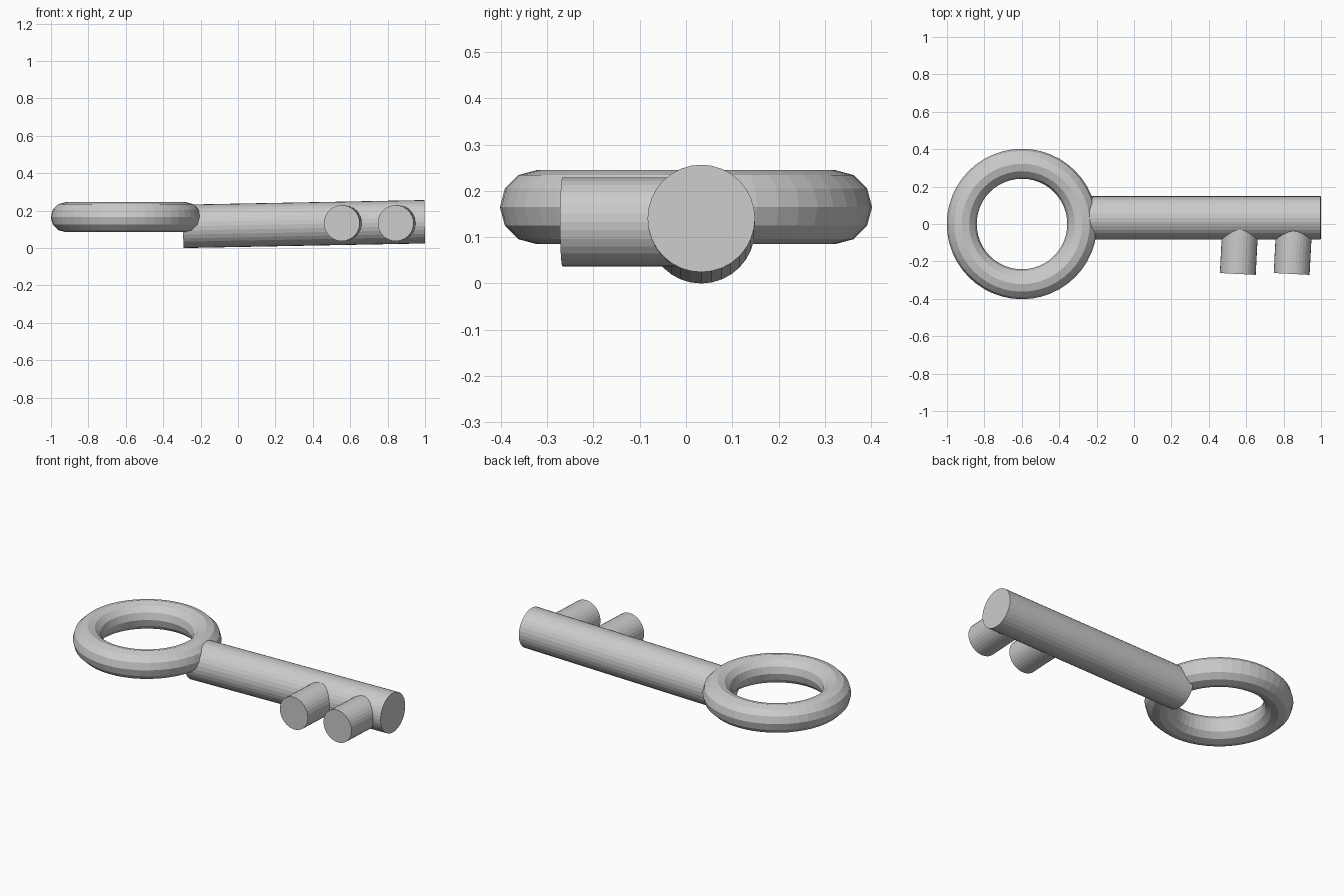
import bpy
from mathutils import Vector

if "Cube" in bpy.data.objects:
    bpy.data.objects.remove(bpy.data.objects["Cube"])


def rod(name, start, end, radius):
    """Flat-shaded 32-sided cylinder between two points."""
    a, b = Vector(start), Vector(end)
    axis = b - a
    bpy.ops.mesh.primitive_cylinder_add(
        vertices=32, radius=radius, depth=axis.length, location=(a + b) / 2)
    ob = bpy.context.object
    ob.name = name
    ob.rotation_mode = 'QUATERNION'
    ob.rotation_quaternion = axis.to_track_quat('Z', 'Y')
    return ob


# Ring handle
bpy.ops.mesh.primitive_torus_add(
    major_segments=48, minor_segments=12, major_radius=0.322,
    minor_radius=0.08, location=(-0.599, 0, 0.165))
bpy.context.object.name = "ring_handle"

# Shaft, rising slightly towards the tip
rod("shaft", (-0.294, 0.033, 0.116), (0.998, 0.033, 0.1405), 0.116)

# Two teeth, leaning slightly off the shaft's square
for i, x in enumerate((0.555, 0.843)):
    rod(f"tooth_{i + 1}", (x, -0.267, 0.133), (x + 0.015, 0.02, 0.133), 0.096)
